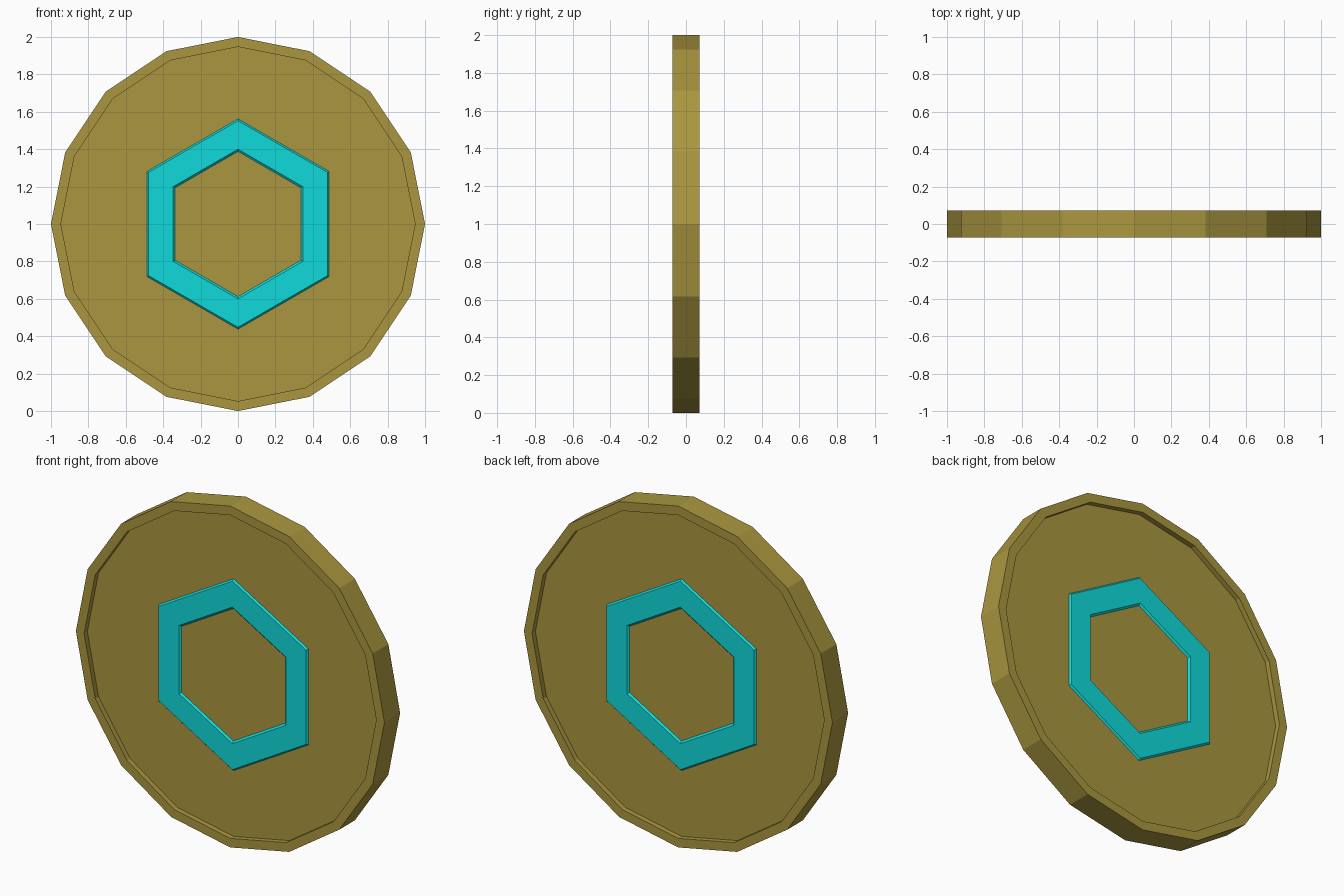
import bpy, bmesh, math

if "Cube" in bpy.data.objects:
    bpy.data.objects.remove(bpy.data.objects["Cube"])


def material(name, color):
    m = bpy.data.materials.new(name)
    m.diffuse_color = (*color, 1)
    m.use_nodes = True
    m.node_tree.nodes["Principled BSDF"].inputs["Base Color"].default_value = m.diffuse_color
    return m


def lathe(name, profile, sides, start, mat):
    """Spin a (radius, y) profile about the y axis through z = 1; radius 0 ends become caps."""
    bm = bmesh.new()
    rings = []
    for r, y in profile:
        rings.append([bm.verts.new((r * math.cos(start + math.tau * i / sides), y,
                                    1 + r * math.sin(start + math.tau * i / sides)))
                      for i in range(sides)])
    for a, b in zip(rings, rings[1:]):
        for i in range(sides):
            j = (i + 1) % sides
            bm.faces.new((a[i], a[j], b[j], b[i]))
    return finish(name, bm, rings, mat)


def finish(name, bm, rings, mat):
    # a coin profile closes with flat discs; the hexagon strips stay open against the coin
    if name == "coin_body":
        bm.faces.new(rings[0])
        bm.faces.new(rings[-1][::-1])
        bmesh.ops.recalc_face_normals(bm, faces=bm.faces)
    mesh = bpy.data.meshes.new(name)
    bm.to_mesh(mesh)
    bm.free()
    mesh.materials.append(mat)
    ob = bpy.data.objects.new(name, mesh)
    bpy.context.collection.objects.link(ob)
    return ob


gold = material("old_gold", (0.40, 0.305, 0.05))
cyan = material("cyan", (0.005, 0.70, 0.70))

RIM, FLOOR, TOP = 0.0725, 0.042, 0.052

# Sixteen-sided disc with a raised rim on both faces
lathe("coin_body", [(0.947, -FLOOR), (0.947, -RIM), (1, -RIM),
                    (1, RIM), (0.947, RIM), (0.947, FLOOR)], 16, 0, gold)

# Hexagonal emblem with sloped sides on each face
ring = [(0.562, FLOOR), (0.552, TOP), (0.40, TOP), (0.388, FLOOR)]
lathe("front_hexagon", [(r, -y) for r, y in ring], 6, math.pi / 2, cyan)
lathe("back_hexagon", ring[::-1], 6, math.pi / 2, cyan)

# Point the open hexagon strips' normals outward from the coin
for ob, side in (("front_hexagon", -1), ("back_hexagon", 1)):
    me = bpy.data.objects[ob].data
    if sum(p.normal.y * p.area for p in me.polygons) * side < 0:
        me.flip_normals()
